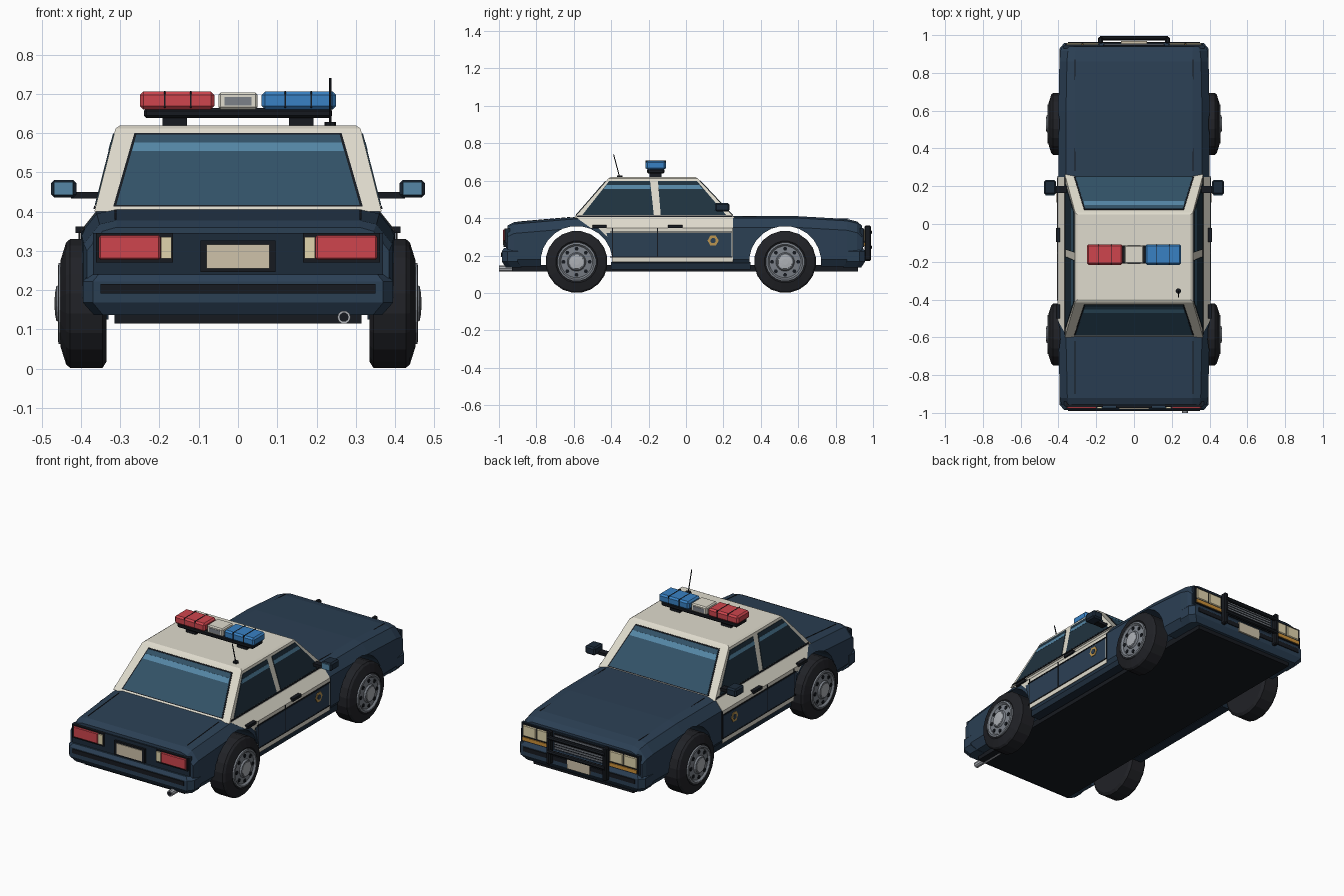
import bpy, bmesh, math
from mathutils import Vector

if "Cube" in bpy.data.objects:
    bpy.data.objects.remove(bpy.data.objects["Cube"])

COLOURS = {
    "navy": (.024, .05, .088), "dark_navy": (.012, .024, .042), "cream": (.74, .71, .61),
    "glass": (.032, .085, .138), "side_glass": (.014, .032, .05), "shine": (.09, .24, .38),
    "black": (.008, .010, .014), "tyre": (.015, .016, .02), "rim": (.2, .22, .25),
    "chrome": (.42, .44, .47), "red": (.62, .06, .075), "blue": (.04, .22, .55),
    "gold": (.5, .3, .08), "lamp": (.75, .66, .42), "plate": (.62, .54, .4), "amber": (.6, .28, .04)}
MATS = {}
for key, c in COLOURS.items():
    MATS[key] = bpy.data.materials.new(key)
    MATS[key].diffuse_color = (*c, 1)


def finish(name, bm, mat, mirror=False, bevel=0):
    bmesh.ops.recalc_face_normals(bm, faces=bm.faces)
    me = bpy.data.meshes.new(name)
    bm.to_mesh(me)
    bm.free()
    ob = bpy.data.objects.new(name, me)
    bpy.context.collection.objects.link(ob)
    if mat:
        me.materials.append(MATS[mat])
    if bevel:
        b = ob.modifiers.new("bevel", "BEVEL")
        b.width, b.segments = bevel, 1
    if mirror:
        ob.modifiers.new("mirror", "MIRROR").use_mirror_merge = False
    return ob


def loft(name, rings, mat, **kw):
    """Skin equal-length closed rings and cap both ends."""
    bm = bmesh.new()
    vs = [[bm.verts.new(p) for p in r] for r in rings]
    n = len(vs[0])
    for a, b in zip(vs, vs[1:]):
        for i in range(n):
            bm.faces.new((a[i], a[(i + 1) % n], b[(i + 1) % n], b[i]))
    bm.faces.new(vs[0])
    bm.faces.new(vs[-1])
    return finish(name, bm, mat, **kw)


def prism(name, pts, vec, mat, **kw):
    return loft(name, [pts, [Vector(p) + Vector(vec) for p in pts]], mat, **kw)


def box(name, x, y, z, mat, **kw):
    return prism(name, [(x[0], y[0], z[0]), (x[1], y[0], z[0]), (x[1], y[1], z[0]), (x[0], y[1], z[0])],
                 (0, 0, z[1] - z[0]), mat, **kw)


def lathe(name, prof, cy, cz, n, mat, **kw):
    """Revolve (x, radius) points about an x-parallel axis."""
    ang = [2 * math.pi * (i + .5) / n for i in range(n)]
    return loft(name, [[(x, cy + r * math.sin(a), cz + r * math.cos(a)) for a in ang] for x, r in prof], mat, **kw)


def rod(name, a, b, r, n, mat, **kw):
    a, b = Vector(a), Vector(b)
    q = (b - a).to_track_quat('Z', 'Y')
    off = [q @ Vector((r * math.cos(2 * math.pi * i / n), r * math.sin(2 * math.pi * i / n), 0)) for i in range(n)]
    return loft(name, [[a + o for o in off], [b + o for o in off]], mat, **kw)


# Main body: lofted sections (y, half width, top, bottom)
def section(y, w, t, zb):
    half = [(w - .03, zb), (w, zb + .04), (w, t - .06), (w - .04, t - .01), (.31, t)]
    return [(x, y, z) for x, z in half] + [(-x, y, z) for x, z in reversed(half)]


body = loft("body", [section(*s) for s in (
    (-.955, .385, .360, .15), (-.92, .393, .378, .14), (-.60, .40, .405, .14), (.25, .40, .41, .14),
    (.60, .40, .41, .14), (.86, .395, .395, .14), (.915, .39, .382, .14), (.94, .38, .360, .15))], "navy")
WHEELS = {"rear": -.585, "front": .53}
for nm, y in WHEELS.items():
    cut = lathe(nm + "_arch_cutter", [(-.6, .193), (.6, .193)], y, .165, 24, None)
    cut.hide_render = True
    cut.hide_set(True)
    m = body.modifiers.new("arch", "BOOLEAN")
    m.object, m.solver = cut, 'EXACT'
box("floor", (-.315, .315), (-.93, .92), (.115, .15), "black")
box("sill", (.33, .385), (-.40, .345), (.125, .165), "dark_navy", mirror=True)
for nm, y0, y1 in (("hood", .28, .87), ("trunk", -.9, -.62)):
    z0, z1 = (.4105, .395) if y0 > 0 else (.3795, .404)
    prism(nm + "_seam", [(.31, y0, z0), (.314, y0, z0), (.314, y1, z1), (.31, y1, z1)],
          (0, 0, .002), "black", mirror=True)

# Door panels and stripe lying on the body side
def side_x(z):
    return .401 if z < .348 else .401 - (z - .348) * .8


def side_panel(name, yz, mat, thick=.003):
    prism(name, [(side_x(z), y, z) for y, z in yz], (thick, 0, 0), mat, mirror=True)


side_panel("door_lower", [(-.395, .165), (.25, .165), (.25, .348), (-.47, .348), (-.40, .28)], "cream")
side_panel("door_upper", [(-.51, .348), (.25, .348), (.25, .405), (-.59, .405)], "cream")
side_panel("door_stripe", [(-.392, .195), (.243, .195), (.243, .32), (-.425, .32)], "navy", .005)
for z in (.19, .322):
    side_panel("stripe_edge", [(-.405, z), (.246, z), (.246, z + .006), (-.405, z + .006)], "black", .006)
for y in (-.395, -.155, .248):
    side_panel("door_gap", [(y, .19), (y + .004, .19), (y + .004, .347), (y, .347)], "black", .0055)
for y in (-.50, -.095):
    box("door_handle", (.39, .414), (y, y + .075), (.346, .362), "black", mirror=True)
lathe("door_badge", [(.403, .03), (.409, .03)], .145, .28, 6, "gold", mirror=True)
lathe("door_badge_centre", [(.405, .015), (.411, .015)], .145, .28, 8, "navy", mirror=True)

# Cabin
def rect(w, y0, y1, z):
    return [(-w, y0, z), (w, y0, z), (w, y1, z), (-w, y1, z)]


ZB, ZT = .40, .612
loft("cabin", [rect(.366, -.60, .262, ZB), rect(.312, -.415, .062, ZT), rect(.30, -.40, .05, .62)], "cream")


def k(z):
    return (z - ZB) / (ZT - ZB)


def pane(name, yz, mat, d=.003):
    prism(name, [(.362 - .054 * k(z), y, z) for y, z in yz], (.004 + d, 0, .001), mat, mirror=True)


def screen(name, xw0, z0, xw1, z1, s, mat, d=.003):
    def fy(z):
        return .258 - .2 * k(z) if s > 0 else -.596 + .185 * k(z)
    prism(name, [(-xw0, fy(z0), z0), (xw0, fy(z0), z0), (xw1, fy(z1), z1), (-xw1, fy(z1), z1)],
          (0, s * (.004 + d), .001), mat)


for s, nm in ((1, "windscreen"), (-1, "rear_window")):
    screen(nm + "_seal", .318, .412, .264, .599, s, "black", .002)
    screen(nm, .31, .416, .259, .595, s, "glass", .004)
    screen(nm + "_shine", .270, .553, .264, .575, s, "shine", .005)
pane("rear_side_window", [(-.555, .415), (-.172, .415), (-.192, .598), (-.41, .598)], "side_glass")
pane("front_side_window", [(-.135, .415), (.215, .415), (.058, .598), (-.15, .598)], "side_glass")
pane("rear_side_shine", [(-.44, .555), (-.19, .555), (-.192, .575), (-.425, .575)], "shine", .004)
pane("front_side_shine", [(-.145, .555), (.088, .555), (.071, .575), (-.147, .575)], "shine", .004)
pane("window_sill_trim", [(-.585, .406), (.25, .406), (.245, .413), (-.58, .413)], "black", .004)

# Mirrors
box("mirror_arm", (.355, .425), (.165, .20), (.434, .450), "black", mirror=True)
box("mirror_housing", (.412, .476), (.155, .232), (.436, .481), "dark_navy", mirror=True, bevel=.008)
box("mirror_glass", (.42, .469), (.151, .158), (.442, .475), "shine", mirror=True)

# Roof light bar and aerial
box("lightbar_foot", (.13, .192), (-.195, -.13), (.615, .642), "black", mirror=True)
box("lightbar_base", (-.24, .24), (-.208, -.115), (.638, .664), "black", bevel=.007)
for s, mat in ((-1, "red"), (1, "blue")):
    box(mat + "_beacon", sorted((s * .06, s * .25)), (-.216, -.108), (.66, .706), mat, bevel=.009)
    for x in (.12, .187):
        box("beacon_rib", (s * x - .002, s * x + .002), (-.2175, -.1065), (.664, .7075), "black")
box("centre_lamp", (-.05, .05), (-.21, -.113), (.66, .704), "cream", bevel=.006)
for y in (-.212, -.114):
    box("centre_lamp_lens", (-.034, .034), (y, y + .003), (.67, .692), "rim")
rod("aerial_base", (.235, -.355, .615), (.235, -.355, .628), .015, 8, "black")
rod("aerial", (.235, -.355, .62), (.235, -.387, .74), .003, 6, "black")

# Wheels
for nm, y in WHEELS.items():
    lathe(nm + "_tyre", [(.335, .10), (.335, .15), (.345, .166), (.428, .166), (.438, .157), (.452, .112), (.445, .10)],
          y, .166, 20, "tyre", mirror=True)
    lathe(nm + "_rim", [(.43, .106), (.457, .104), (.459, .094), (.449, .085), (.454, .05), (.463, .044),
                        (.466, .02), (.466, .005)], y, .166, 20, "rim", mirror=True)
    lathe(nm + "_hub", [(.45, .042), (.465, .038), (.467, .016)], y, .166, 12, "chrome", mirror=True)
    for i in range(8):
        a = i * math.pi / 4
        rod("rim_hole", (.44, y + .07 * math.sin(a), .166 + .07 * math.cos(a)),
            (.4545, y + .07 * math.sin(a), .166 + .07 * math.cos(a)), .011, 6, "black", mirror=True)
    rod(nm + "_axle", (-.34, y, .166), (.34, y, .166), .02, 8, "black")

# Bumpers: plan outline with chamfered corners
for s, nm, y0, y1 in ((-1, "rear", .90, .985), (1, "front", .86, .958)):
    plan = [(-.395, s * y0), (-.395, s * (y1 - .03)), (-.37, s * y1), (.37, s * y1), (.395, s * (y1 - .03)), (.395, s * y0)]
    def ring(z, g):
        return [(x * g, y - s * (1 - g) * .3, z) for x, y in plan]
    loft(nm + "_bumper", [ring(.137, .93), ring(.168, 1), ring(.222, 1), ring(.24, .96)], "navy")
    box(nm + "_bumper_strip", (-.35, .35), sorted((s * (y1 - .01), s * (y1 + .005))), (.192, .216), "black")

# Tail: panel, lamps, number plate, exhaust
box("tail_panel", (-.37, .37), (-.963, -.94), (.24, .345), "dark_navy")
box("tail_lamp_frame", (.165, .362), (-.970, -.94), (.27, .345), "black", mirror=True)
box("tail_lamp", (.198, .354), (-.978, -.94), (.278, .339), "red", mirror=True, bevel=.004)
box("reverse_lamp", (.169, .196), (-.977, -.94), (.281, .336), "lamp", mirror=True)
box("rear_plate_frame", (-.096, .096), (-.975, -.94), (.246, .326), "black")
box("rear_plate", (-.08, .08), (-.979, -.94), (.255, .316), "plate")
rod("exhaust", (.27, -.80, .131), (.27, -1.0, .131), .017, 10, "chrome")
rod("exhaust_bore", (.27, -.95, .131), (.27, -1.001, .131), .012, 10, "black")

# Nose: grille, headlamps, plate, push bar
box("nose_panel", (-.372, .372), (.93, .946), (.238, .348), "dark_navy")
box("grille", (-.165, .165), (.93, .951), (.25, .34), "black")
for i in range(6):
    box("grille_bar", (-.16, .16), (.94, .955), (.256 + i * .014, .263 + i * .014), "rim")
box("headlamp_frame", (.18, .365), (.93, .951), (.245, .345), "black", mirror=True)
for x in (.187, .275):
    box("headlamp", (x, x + .083), (.93, .957), (.275, .338), "lamp", mirror=True, bevel=.004)
box("indicator", (.187, .358), (.93, .956), (.25, .269), "amber", mirror=True)
box("front_plate", (-.07, .07), (.95, .968), (.17, .228), "plate")
box("push_bar_post", (.165, .19), (.955, .99), (.172, .36), "black", mirror=True, bevel=.006)
for z in (.245, .325):
    rod("push_bar_rail", (-.18, .984, z), (.18, .984, z), .012, 8, "black")

for m in bpy.data.materials:
    if m.users and not m.is_grease_pencil:
        m.use_nodes = True
        m.node_tree.nodes["Principled BSDF"].inputs["Base Color"].default_value = m.diffuse_color
